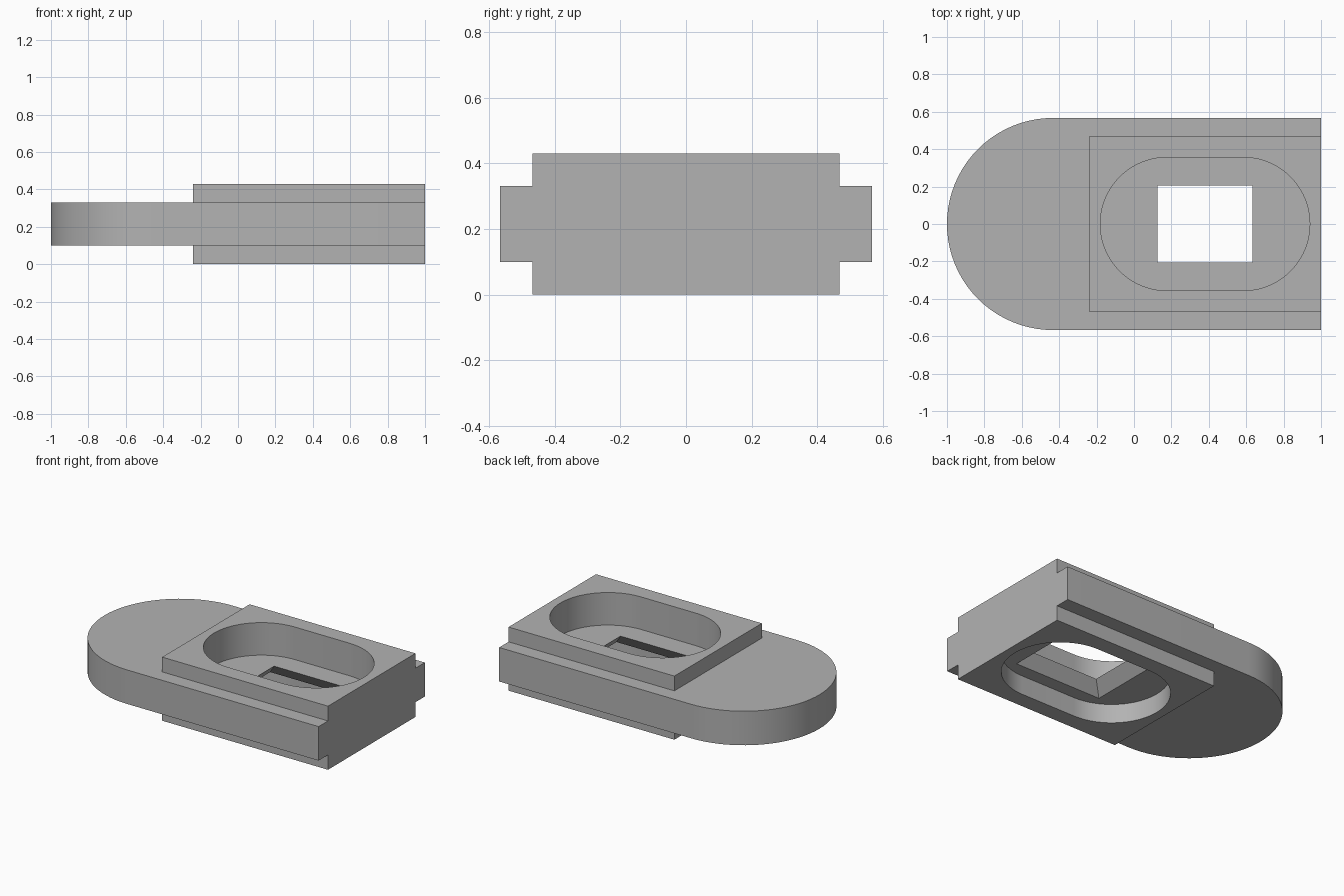
import bpy, bmesh, math

cube = bpy.data.objects.get("Cube")
if cube:
    bpy.data.objects.remove(cube, do_unlink=True)

grey = bpy.data.materials.new("plain grey")
grey.use_nodes = True
colour = (0.45, 0.45, 0.45, 1)
grey.diffuse_color = colour
grey.node_tree.nodes["Principled BSDF"].inputs["Base Color"].default_value = colour

HEIGHT = 0.43
CENTRE = 0.38          # x of the pockets and the window


def loft(name, lower, upper, z0, z1):
    """Closed solid between two matching counter-clockwise outlines."""
    bm = bmesh.new()
    a = [bm.verts.new((x, y, z0)) for x, y in lower]
    b = [bm.verts.new((x, y, z1)) for x, y in upper]
    n = len(a)
    bm.faces.new(a[::-1])
    bm.faces.new(b)
    for i in range(n):
        j = (i + 1) % n
        bm.faces.new((a[i], a[j], b[j], b[i]))
    mesh = bpy.data.meshes.new(name)
    bm.to_mesh(mesh)
    bm.free()
    mesh.materials.append(grey)
    obj = bpy.data.objects.new(name, mesh)
    bpy.context.collection.objects.link(obj)
    return obj


def prism(name, outline, z0, z1):
    return loft(name, outline, outline, z0, z1)


def rect(x0, x1, half):
    return [(x0, -half), (x1, -half), (x1, half), (x0, half)]


def arc(cx, radius, start, steps=40):
    """Half circle, counter-clockwise from the start angle."""
    return [(cx + radius * math.cos(start + math.pi * i / steps),
             radius * math.sin(start + math.pi * i / steps)) for i in range(steps + 1)]


def combine(target, tool, operation):
    """Apply a boolean and discard the tool."""
    mod = target.modifiers.new(tool.name, 'BOOLEAN')
    mod.object, mod.operation, mod.solver = tool, operation, 'EXACT'
    bpy.context.view_layer.objects.active = target
    bpy.ops.object.modifier_apply(modifier=mod.name)
    bpy.data.objects.remove(tool, do_unlink=True)


# Slab with one rounded end, and the thicker block through it
half = 0.567
body = prism("latch_plate", [(1, -half), (1, half)] + arc(half - 1, half, math.pi / 2), 0.1, 0.33)
combine(body, prism("raised_block", rect(-0.24, 1, 0.467), 0, HEIGHT), 'UNION')

# Slot-shaped pockets above and below a thin web
radius, straight = 0.356, 0.204
slot = arc(CENTRE + straight, radius, -math.pi / 2) + arc(CENTRE - straight, radius, math.pi / 2)
combine(body, prism("upper_pocket", slot, 0.21, HEIGHT + 0.1), 'DIFFERENCE')
combine(body, prism("lower_pocket", slot, -0.1, 0.128), 'DIFFERENCE')

# Window through the web, flaring downward
wide = rect(CENTRE - 0.325, CENTRE + 0.325, 0.265)
narrow = rect(CENTRE - 0.253, CENTRE + 0.253, 0.205)
combine(body, loft("window", wide, narrow, 0.128 - 0.0001, 0.21 + 0.0001), 'DIFFERENCE')

# Smooth curved walls, keep sharp corners
bpy.ops.object.select_all(action='DESELECT')
body.select_set(True)
bpy.context.view_layer.objects.active = body
bpy.ops.object.shade_smooth_by_angle(angle=math.radians(30))
